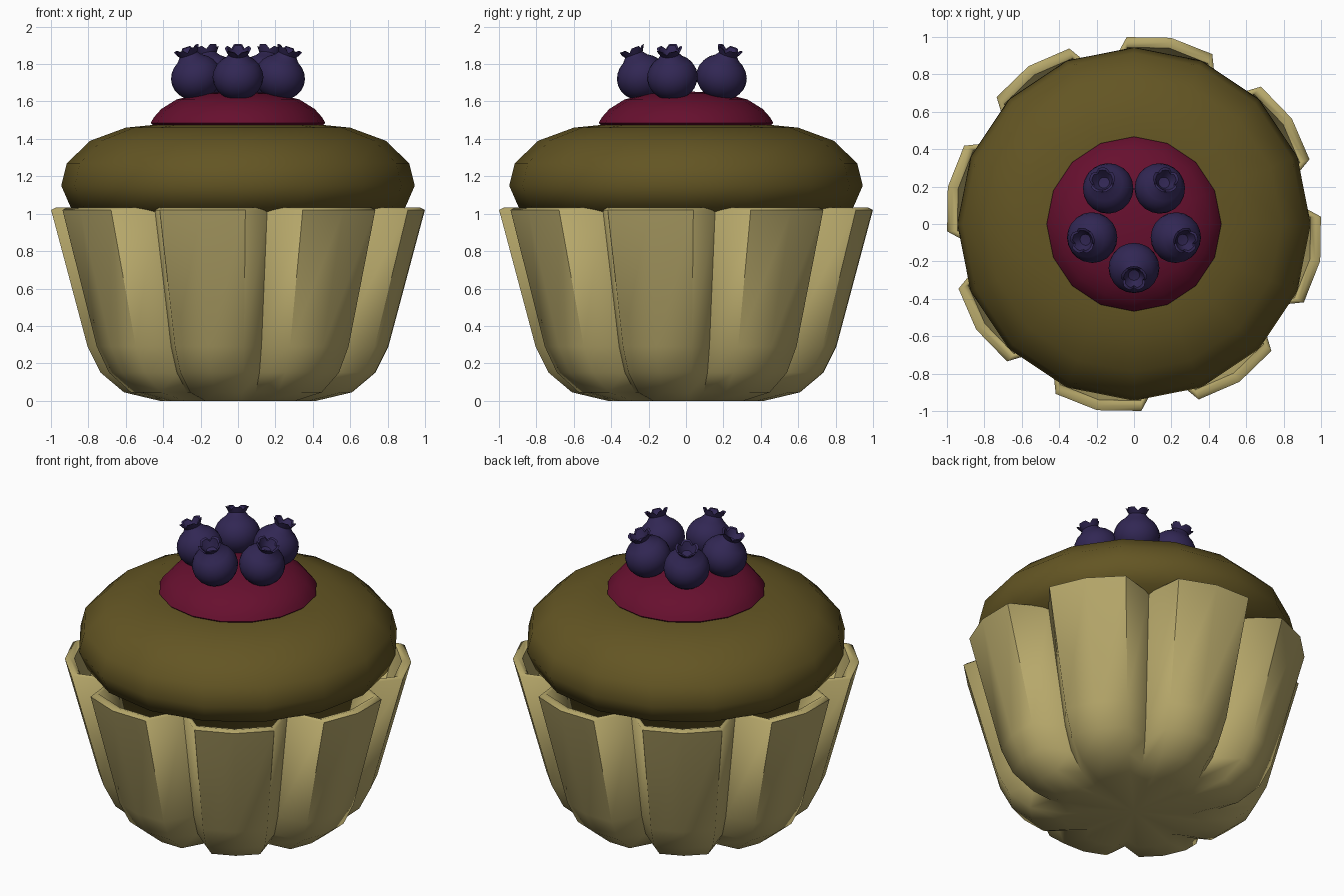
import bpy, bmesh, math
from mathutils import Matrix

if "Cube" in bpy.data.objects:
    bpy.data.objects.remove(bpy.data.objects["Cube"], do_unlink=True)


def make_material(name, color):
    mat = bpy.data.materials.new(name)
    mat.use_nodes = True
    rgba = (*color, 1.0)
    mat.diffuse_color = rgba
    mat.node_tree.nodes["Principled BSDF"].inputs["Base Color"].default_value = rgba
    return mat


def circle(count):
    return [(math.tau * i / count, 1.0) for i in range(count)]


def lathe(name, profile, ring, mat, smooth, shape=None):
    """Sweep (radius, height) points around a ring of (angle, radius factor)."""
    bm = bmesh.new()
    rows = []
    for k, (r, z) in enumerate(profile):
        if r == 0:
            rows.append([bm.verts.new((0, 0, z))] * len(ring))
            continue
        row = []
        for i, (a, f) in enumerate(ring):
            rr, zz = shape(k, i, r, z) if shape else (r, z)
            row.append(bm.verts.new((rr * f * math.cos(a), rr * f * math.sin(a), zz)))
        rows.append(row)
    for low, high in zip(rows, rows[1:]):
        for i in range(len(ring)):
            j = (i + 1) % len(ring)
            corners = list(dict.fromkeys((low[i], low[j], high[j], high[i])))
            bm.faces.new(corners)
    bmesh.ops.recalc_face_normals(bm, faces=bm.faces)
    mesh = bpy.data.meshes.new(name)
    bm.to_mesh(mesh)
    bm.free()
    mesh.materials.append(mat)
    obj = bpy.data.objects.new(name, mesh)
    bpy.context.collection.objects.link(obj)
    bpy.ops.object.select_all(action="DESELECT")
    obj.select_set(True)
    bpy.context.view_layer.objects.active = obj
    bpy.ops.object.shade_smooth_by_angle(angle=math.radians(smooth))
    return obj


paper = make_material("tan paper", (0.47, 0.39, 0.145))
sponge = make_material("brown cake", (0.125, 0.091, 0.017))
jam = make_material("dark red jam", (0.135, 0.005, 0.028))
berry_skin = make_material("dark blue berry", (0.031, 0.02, 0.088))

# Fluted wrapper: eight lobes, four points per lobe, closed with an inner wall
LOBES = 8
lobe_ring = []
for n in range(LOBES):
    middle = math.tau * n / LOBES - math.radians(11.25)
    for offset, factor in ((-13.5, 1.0), (0, 1.015), (13.5, 1.0), (22.5, 0.8)):
        lobe_ring.append((middle + math.radians(offset), factor))
wrapper_profile = [(0, 0), (0.42, 0), (0.61, 0.045), (0.735, 0.15), (0.805, 0.29),
                   (1.0, 1.02), (0.975, 1.033), (0.945, 1.025),
                   (0.75, 0.3), (0.57, 0.1), (0, 0.06)]
lathe("wrapper", wrapper_profile, lobe_ring, paper, 60)

# Cake with a domed, overhanging top
cake_profile = [(0, 0.6), (0.64, 0.6), (0.73, 0.95), (0.78, 1.0), (0.895, 1.035),
                (0.945, 1.15), (0.915, 1.27), (0.79, 1.39), (0.6, 1.46),
                (0.45, 1.475), (0, 1.475)]
lathe("cake", cake_profile, circle(16), sponge, 60)

# Jam dome
jam_profile = [(0, 1.46), (0.44, 1.46), (0.467, 1.485), (0.45, 1.515), (0.41, 1.56),
               (0.33, 1.61), (0.2, 1.643), (0, 1.655)]
lathe("jam_dome", jam_profile, circle(16), jam, 60)

# Berries: round body, then a flared five-pointed crown around a hollow
body = [(0.136 * math.sin(t), -0.122 * math.cos(t))
        for t in (math.pi * k / 12 for k in range(11))]
body[0] = (0, body[0][1])
crown_start = len(body)
berry_profile = body + [(0.05, 0.128), (0.07, 0.163), (0.056, 0.16),
                        (0.04, 0.128), (0.03, 0.112), (0, 0.108)]


def crown_points(k, i, r, z):
    if k - crown_start in (1, 2) and i % 4 == 0:
        return r * 0.88, z - 0.02
    return r, z


for n in range(5):
    angle = math.tau * n / 5 - math.pi / 2
    berry = lathe(f"berry_{n + 1}", berry_profile, circle(20), berry_skin, 50, crown_points)
    berry.matrix_world = (Matrix.Rotation(angle, 4, "Z")
                          @ Matrix.Translation((0.235, 0, 1.73))
                          @ Matrix.Rotation(math.radians(20), 4, "Y"))
